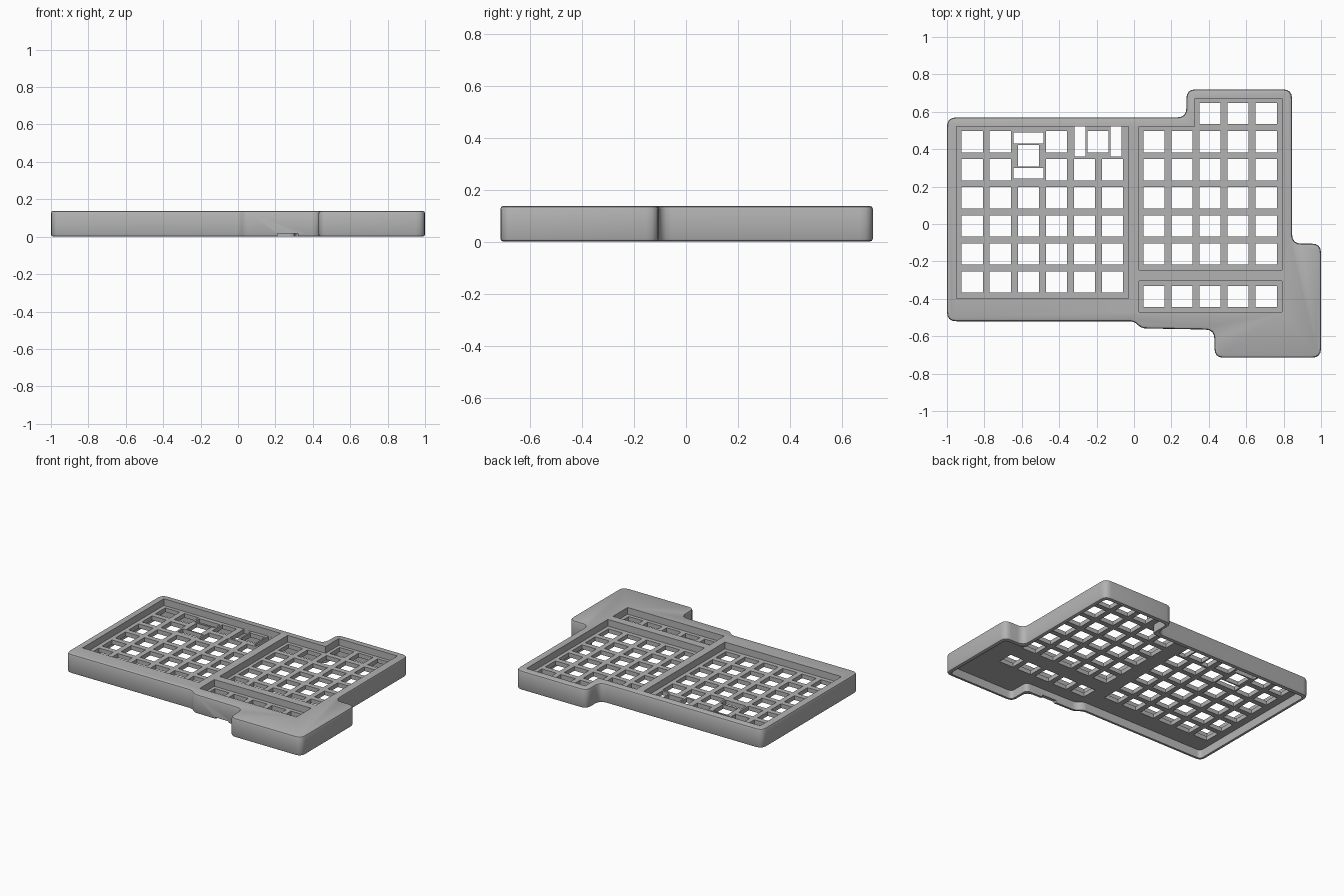
import bpy, bmesh
from mathutils import Vector

if "Cube" in bpy.data.objects:
    bpy.data.objects.remove(bpy.data.objects["Cube"])

HEIGHT, PLATE_TOP, PLATE_BOTTOM = 0.138, 0.09, 0.06
PITCH, KEY = 0.15, 0.113

grey = bpy.data.materials.new("case grey")
grey.use_nodes = True
colour = (0.45, 0.45, 0.45, 1)
grey.diffuse_color = colour
grey.node_tree.nodes["Principled BSDF"].inputs["Base Color"].default_value = colour


def inset(points, d):
    """Mitred inward offset of a clockwise polygon."""
    result = []
    for i, p in enumerate(points):
        p = Vector(p)
        a = (p - Vector(points[i - 1])).normalized()
        b = (Vector(points[(i + 1) % len(points)]) - p).normalized()
        na, nb = Vector((a.y, -a.x)), Vector((b.y, -b.x))
        result.append(p + (na + nb) * d / (1 + na.dot(nb)))
    return result


def rounded(points, r, steps=4):
    """Replace each corner by a short curve."""
    result = []
    for i, p in enumerate(points):
        p = Vector(p)
        to_a = Vector(points[i - 1]) - p
        to_b = Vector(points[(i + 1) % len(points)]) - p
        cut = min(r, to_a.length * 0.45, to_b.length * 0.45)
        a, b = p + to_a.normalized() * cut, p + to_b.normalized() * cut
        for k in range(steps + 1):
            t = k / steps
            result.append(a * (1 - t) ** 2 + p * 2 * t * (1 - t) + b * t * t)
    return result


def rect(x0, x1, y0, y1):
    return [(x0, y0), (x0, y1), (x1, y1), (x1, y0)]


def square(x, y):
    h = KEY / 2
    return rect(x - h, x + h, y - h, y + h)


def prisms(name, outlines, z0, z1, chamfer=0):
    """Upright solids from flat outlines, with optional chamfered rims."""
    bm = bmesh.new()
    for outline in outlines:
        face = bm.faces.new([bm.verts.new((p[0], p[1], z0)) for p in outline])
        top = bmesh.ops.extrude_face_region(bm, geom=[face])["geom"]
        for v in top:
            if isinstance(v, bmesh.types.BMVert):
                v.co.z = z1
    bmesh.ops.recalc_face_normals(bm, faces=bm.faces)
    if chamfer:
        rims = [e for e in bm.edges if abs(e.verts[0].co.z - e.verts[1].co.z) < 1e-5]
        bmesh.ops.bevel(bm, geom=rims, offset=chamfer, segments=2, profile=0.5,
                        affect='EDGES')
    mesh = bpy.data.meshes.new(name)
    bm.to_mesh(mesh)
    bm.free()
    obj = bpy.data.objects.new(name, mesh)
    bpy.context.collection.objects.link(obj)
    mesh.materials.append(grey)
    return obj


def carve(target, name, outlines, z0, z1):
    cutter = prisms(name, outlines, z0, z1)
    cutter.hide_render = True
    mod = target.modifiers.new(name, 'BOOLEAN')
    mod.operation, mod.solver, mod.object = 'DIFFERENCE', 'EXACT', cutter
    bpy.context.view_layer.objects.active = target
    bpy.ops.object.modifier_apply(modifier=name)
    bpy.data.objects.remove(cutter)


# Case body
outline = [(-1, -0.52), (-1, 0.57), (0.28, 0.57), (0.28, 0.72), (0.845, 0.72),
           (0.845, -0.105), (1, -0.105), (1, -0.715), (0.43, -0.715),
           (0.43, -0.565), (0.04, -0.558), (0, -0.52)]
case = prisms("keyboard_case", [rounded(outline, 0.05)], 0, HEIGHT, 0.013)

# Hollow underside and cable notch
carve(case, "underside", [rounded(inset(outline, 0.025), 0.03)], -0.1, PLATE_BOTTOM)
carve(case, "cable_notch", [rect(0.21, 0.32, -0.7, -0.5)], -0.1, 0.016)

# Three sunken key wells
wells = [rect(-0.95, -0.03, -0.397, 0.521),
         [(0.027, -0.247), (0.027, 0.521), (0.327, 0.521), (0.327, 0.67),
          (0.79, 0.67), (0.79, -0.247)],
         rect(0.027, 0.79, -0.47, -0.305)]
carve(case, "wells", wells, PLATE_TOP, 0.3)

# Key holes, leaving out the places of the double-size keys
left_x = [-0.865 + PITCH * i for i in range(6)]
right_x = [0.107 + PITCH * i for i in range(5)]
rows = [0.44 - PITCH * j for j in range(6)]
holes = [square(x, y) for i, x in enumerate(left_x) for j, y in enumerate(rows)
         if (i, j) not in {(2, 0), (2, 1), (4, 0), (5, 0)}]
holes += [square(x, y) for x in right_x for y in rows[:5]]
holes += [square(x, rows[0] + PITCH) for x in right_x[2:]]
holes += [square(x, -0.388) for x in right_x]

# Double-size keys with stabiliser slots
holes += [square(-0.565, 0.365), square(-0.192, rows[0])]
for side in (-1, 1):
    y, x = 0.365 + side * 0.094, -0.192 + side * 0.096
    holes.append(rect(-0.645, -0.484, y - 0.029, y + 0.029))
    holes.append(rect(x - 0.029, x + 0.029, 0.362, 0.52))
carve(case, "key_holes", holes, -0.1, 0.3)

# Smooth rounded corners, sharp cut edges
case.select_set(True)
bpy.context.view_layer.objects.active = case
bpy.ops.object.shade_smooth_by_angle(angle=0.52)
